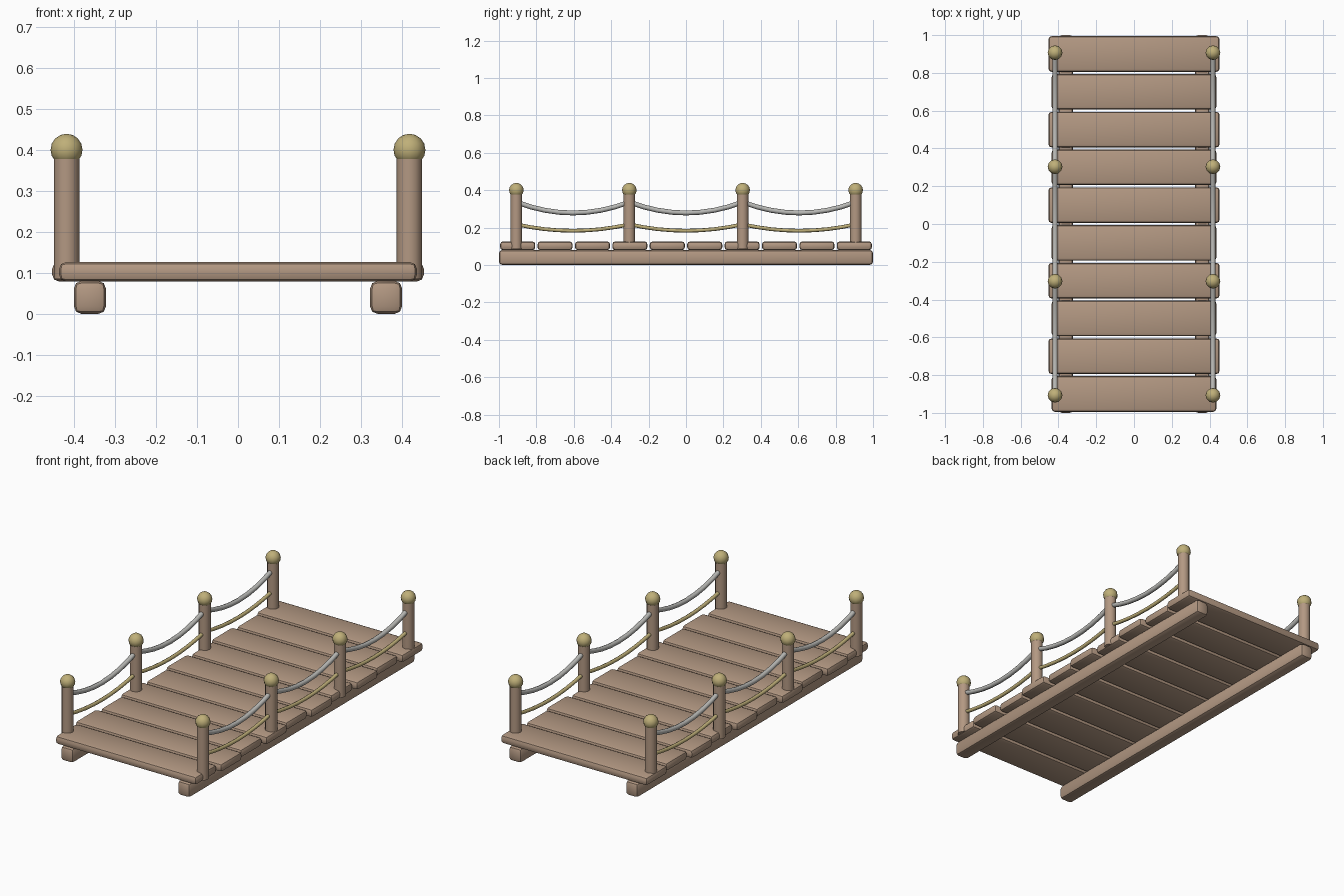
import bpy, math

if "Cube" in bpy.data.objects:
    bpy.data.objects.remove(bpy.data.objects["Cube"])

def material(name, rgb):
    m = bpy.data.materials.new(name)
    m.diffuse_color = (*rgb, 1)
    m.use_nodes = True
    m.node_tree.nodes["Principled BSDF"].inputs["Base Color"].default_value = m.diffuse_color
    return m

WOOD = material("brown wood", (0.45, 0.315, 0.225))
GREY = material("grey rope", (0.48, 0.48, 0.46))
STRAW = material("straw yellow", (0.52, 0.43, 0.19))

def finish(name, mat, angle=40):
    ob = bpy.context.object
    ob.name = name
    ob.data.materials.append(mat)
    bpy.ops.object.shade_smooth_by_angle(angle=math.radians(angle))
    return ob

def rounded_box(name, loc, size, bevel):
    bpy.ops.mesh.primitive_cube_add(size=1, location=loc)
    ob = bpy.context.object
    ob.scale = size
    bpy.ops.object.transform_apply(location=False, rotation=False, scale=True)
    b = ob.modifiers.new("rounding", 'BEVEL')
    b.width = bevel
    b.segments = 2
    bpy.ops.object.modifier_apply(modifier="rounding")
    return finish(name, WOOD)

def rope(name, x, low, sag, radius, mat):
    cu = bpy.data.curves.new(name, 'CURVE')
    cu.dimensions = '3D'
    cu.bevel_depth = radius
    cu.bevel_resolution = 2
    n = 8
    for a, b in zip(POST_Y, POST_Y[1:]):
        sp = cu.splines.new('POLY')
        sp.points.add(n)
        for i, p in enumerate(sp.points):
            t = i / n
            p.co = (x, a + (b - a) * t, low + sag * (2 * t - 1) ** 2, 1)
    ob = bpy.data.objects.new(name, cu)
    bpy.context.collection.objects.link(ob)
    bpy.ops.object.select_all(action='DESELECT')
    ob.select_set(True)
    bpy.context.view_layer.objects.active = ob
    bpy.ops.object.convert(target='MESH')
    finish(name, mat, 60)

POST_X = 0.418
POST_Y = (-0.907, -0.303, 0.303, 0.907)

# deck planks, alternating narrow and wide
for i in range(10):
    width = 0.906 if i % 2 else 0.872
    rounded_box(f"plank_{i + 1}", (0, -0.9 + 0.2 * i, 0.1025),
                (width, 0.188, 0.047), 0.016)

for side, s in (("left", -1), ("right", 1)):
    # long support beam
    rounded_box(f"{side}_beam", (s * 0.361, 0, 0.04), (0.078, 2, 0.08), 0.018)
    # posts with ball caps
    for k, y in enumerate(POST_Y):
        bpy.ops.mesh.primitive_cylinder_add(vertices=12, radius=0.031, depth=0.295,
                                            location=(s * POST_X, y, 0.2325))
        finish(f"{side}_post_{k + 1}", WOOD)
        bpy.ops.mesh.primitive_uv_sphere_add(segments=12, ring_count=8, radius=0.039,
                                             location=(s * POST_X, y, 0.4))
        finish(f"{side}_post_cap_{k + 1}", STRAW)
    # sagging hand ropes
    rope(f"{side}_upper_rope", s * POST_X, 0.278, 0.058, 0.013, GREY)
    rope(f"{side}_lower_rope", s * POST_X, 0.183, 0.034, 0.010, STRAW)
